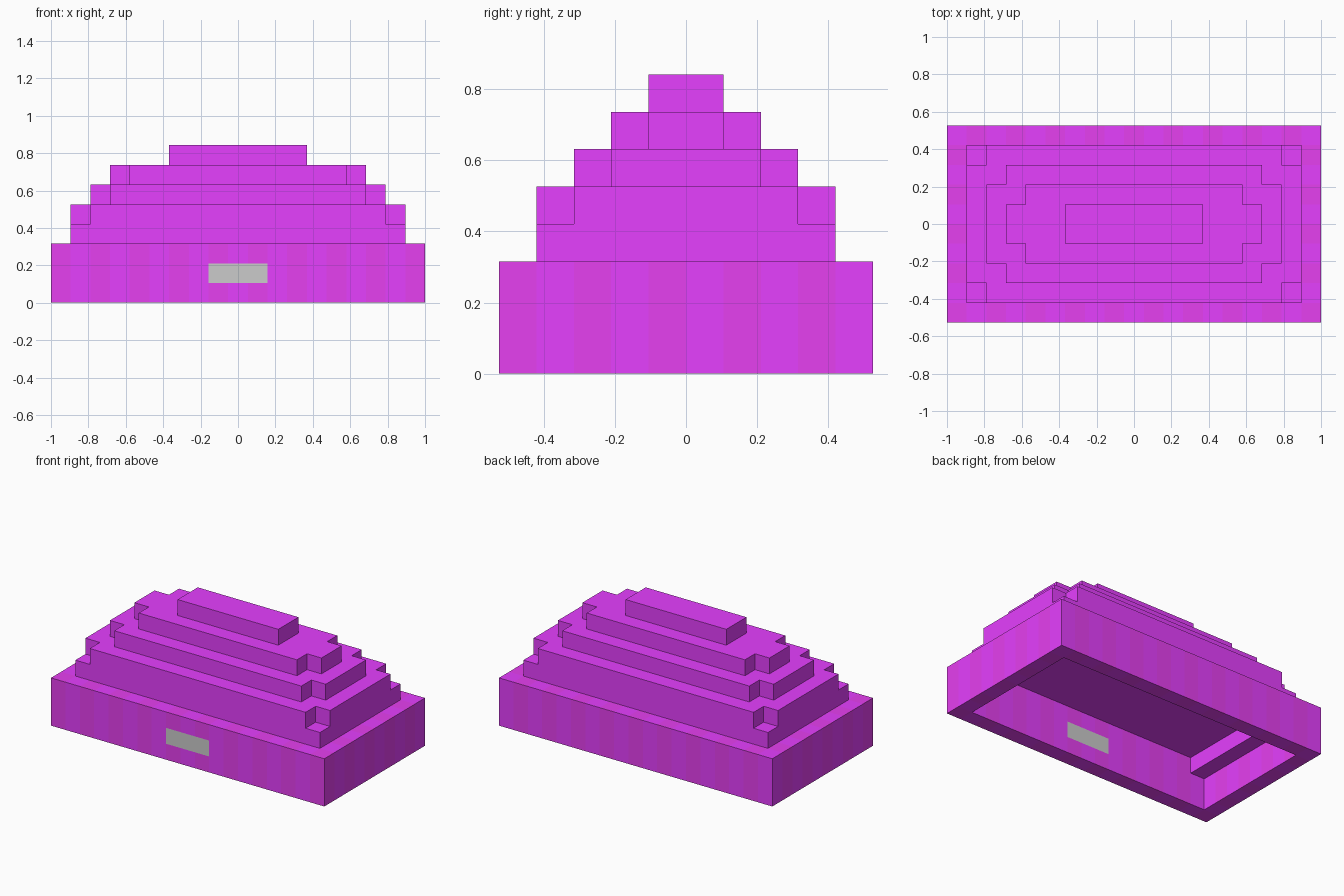
import bpy, bmesh

if "Cube" in bpy.data.objects:
    bpy.data.objects.remove(bpy.data.objects["Cube"])

U = 2 / 19  # one block: the model is 19 x 10 x 8 blocks


def material(name, color):
    mat = bpy.data.materials.new(name)
    mat.diffuse_color = (*color, 1)
    mat.use_nodes = True
    mat.node_tree.nodes["Principled BSDF"].inputs["Base Color"].default_value = mat.diffuse_color
    return mat


LIGHT = material("light_purple", (0.79, 0.05, 1.0))
DARK = material("dark_purple", (0.79, 0.05, 0.87))


def add_prism(bm, outline, z0, z1):
    """Extrude a counter-clockwise outline (in blocks) from z0 to z1."""
    low = [bm.verts.new((x * U, y * U, z0 * U)) for x, y in outline]
    high = [bm.verts.new((x * U, y * U, z1 * U)) for x, y in outline]
    bm.faces.new(low[::-1])
    bm.faces.new(high)
    n = len(outline)
    for i in range(n):
        j = (i + 1) % n
        bm.faces.new((low[i], low[j], high[j], high[i]))


def rect(x0, x1, y0, y1):
    return [(x0, y0), (x1, y0), (x1, y1), (x0, y1)]


def cross(x, y):
    """Rectangle of half size x, y with a one-block notch in each corner."""
    a, b = x - 1, y - 1
    return [(-a, -y), (a, -y), (a, -b), (x, -b), (x, b), (a, b),
            (a, y), (-a, y), (-a, b), (-x, b), (-x, -b), (-a, -b)]


def build(name, prisms, mat=None):
    bm = bmesh.new()
    for outline, z0, z1 in prisms:
        add_prism(bm, outline, z0, z1)
    mesh = bpy.data.meshes.new(name)
    bm.to_mesh(mesh)
    bm.free()
    if mat:
        mesh.materials.append(mat)
    obj = bpy.data.objects.new(name, mesh)
    bpy.context.collection.objects.link(obj)
    return obj


# Striped base wall: a ring of columns alternating dark and light
columns = {0: [], 1: []}
for i in range(19):
    for j in range(10):
        if i in (0, 18) or j in (0, 9):
            foot = rect(i - 9.5, i - 8.5, j - 5, j - 4)
            # columns around the front plate leave a gap for it
            spans = [(0, 1), (2, 3)] if j == 0 and 8 <= i <= 10 else [(0, 3)]
            columns[(i + j) % 2] += [(foot, a, b) for a, b in spans]
build("wall_dark_stripes", columns[0], DARK)
build("wall_light_stripes", columns[1], LIGHT)

# Grey plate set through the front wall
build("front_plate", [(rect(-1.5, 1.5, -5, -4), 1, 2)])

# Ledges under the ceiling at both ends
build("inner_ledges", [(rect(-8.5, -7.5, -4, 4), 2, 3),
                       (rect(7.5, 8.5, -4, 4), 2, 3)], LIGHT)

# Stepped roof tiers
tiers = [rect(-8.5, 8.5, -4, 4), cross(8.5, 4), cross(7.5, 3),
         cross(6.5, 2), rect(-3.5, 3.5, -1, 1)]
for k, outline in enumerate(tiers):
    build(f"roof_tier_{k + 1}", [(outline, 3 + k, 4 + k)], LIGHT)
